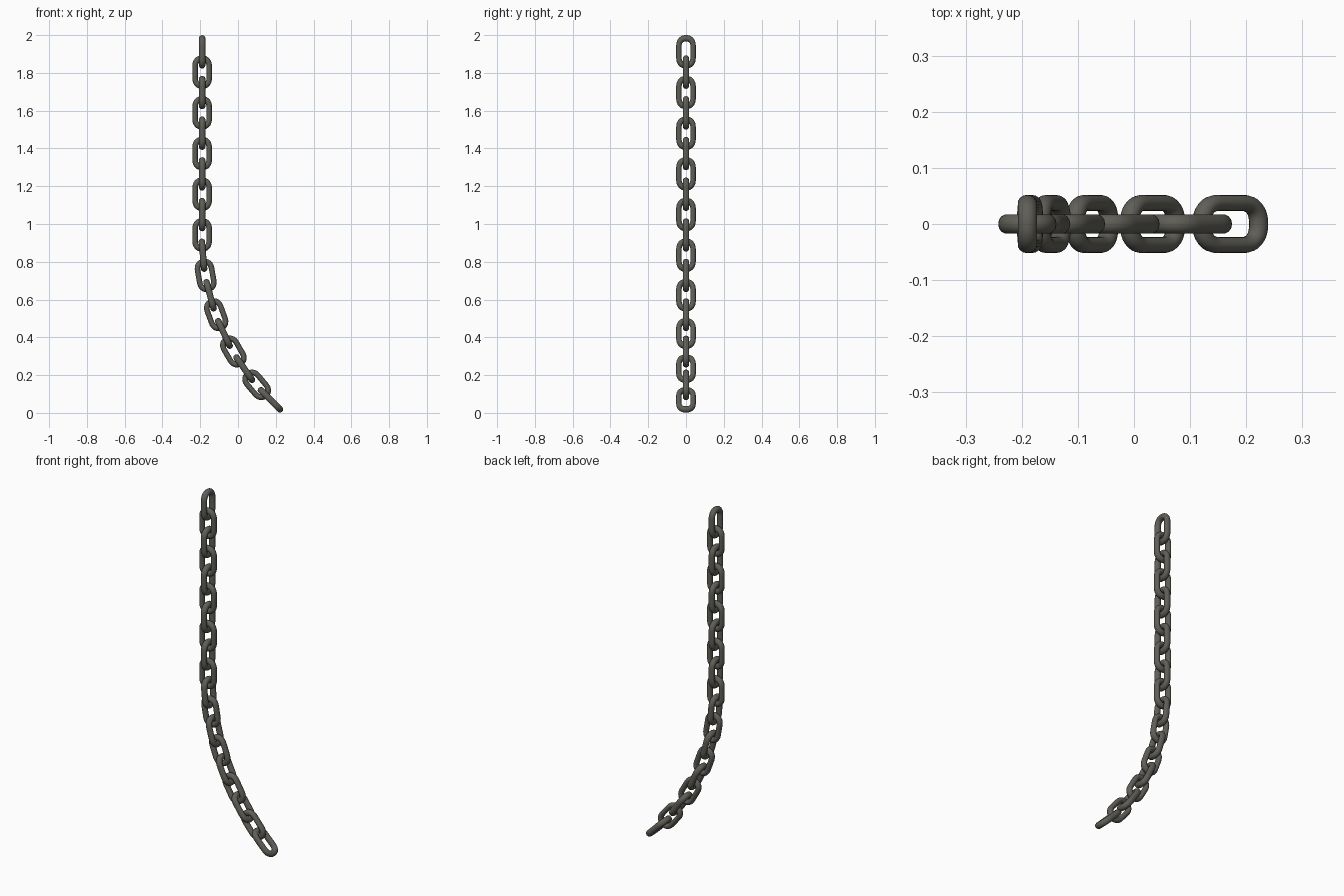
import bpy, bmesh
from math import sin, cos, pi, radians
from mathutils import Matrix, Vector

if "Cube" in bpy.data.objects:
    bpy.data.objects.remove(bpy.data.objects["Cube"])

LENGTH, PITCH, COUNT = 0.177, 0.1077, 19
R_SIDE, R_END, R_DEPTH = 0.0145, 0.017, 0.0172   # bar radii: across, along, through
HALF_W = 0.052 - R_SIDE
STRAIGHT = 0.03                                  # half length of straight sides
END = LENGTH / 2 - R_END - STRAIGHT
SEG, RING = 32, 14

iron = bpy.data.materials.new("dark_iron")
iron.diffuse_color = (0.115, 0.112, 0.095, 1)
iron.use_nodes = True
iron.node_tree.nodes["Principled BSDF"].inputs["Base Color"].default_value = iron.diffuse_color


def spow(v, e):
    return (1 if v >= 0 else -1) * abs(v) ** e


def link_mesh():
    """Stadium-like loop in the YZ plane with a rounded bar section."""
    path = []
    for i in range(SEG + 2):
        half, k = divmod(i, SEG // 2 + 1)
        a = pi * half + pi * k / (SEG // 2)
        c, s = cos(a), sin(a)
        if abs(s) < 1e-6:
            s = 0
        if abs(c) < 1e-6:
            c = 0
        shift = -STRAIGHT if half else STRAIGHT
        path.append(Vector((0, HALF_W * spow(c, 0.86), shift + END * spow(s, 0.86))))
    bm = bmesh.new()
    rings, n = [], len(path)
    for i, p in enumerate(path):
        t = (path[(i + 1) % n] - path[i - 1]).normalized()
        out = Vector((0, t.z * R_SIDE, -t.y * R_END))
        rings.append([bm.verts.new(p + out * cos(2 * pi * j / RING)
                                   + Vector((R_DEPTH * sin(2 * pi * j / RING), 0, 0)))
                      for j in range(RING)])
    for i in range(n):
        a, b = rings[i], rings[(i + 1) % n]
        for j in range(RING):
            k = (j + 1) % RING
            bm.faces.new((a[j], b[j], b[k], a[k])).smooth = True
    bmesh.ops.recalc_face_normals(bm, faces=bm.faces)
    me = bpy.data.meshes.new("chain_link")
    bm.to_mesh(me)
    bm.free()
    me.materials.append(iron)
    return me


# Chain: hangs straight for ten links, then each link swings 5 degrees further
mesh = link_mesh()
pos = Vector((-0.190, 0, 2 - LENGTH / 2))
angle = 0.0
for n in range(1, COUNT + 1):
    if n > 1:
        new = radians(5 * max(0, n - 10))
        mid = (angle + new) / 2
        pos = pos + PITCH * Vector((sin(mid), 0, -cos(mid)))
        angle = new
    ob = bpy.data.objects.new(f"chain_link_{n:02d}", mesh)
    bpy.context.collection.objects.link(ob)
    turn = 0 if n % 2 else pi / 2
    ob.matrix_world = (Matrix.Translation(pos) @ Matrix.Rotation(-angle, 4, 'Y')
                       @ Matrix.Rotation(turn, 4, 'Z'))
